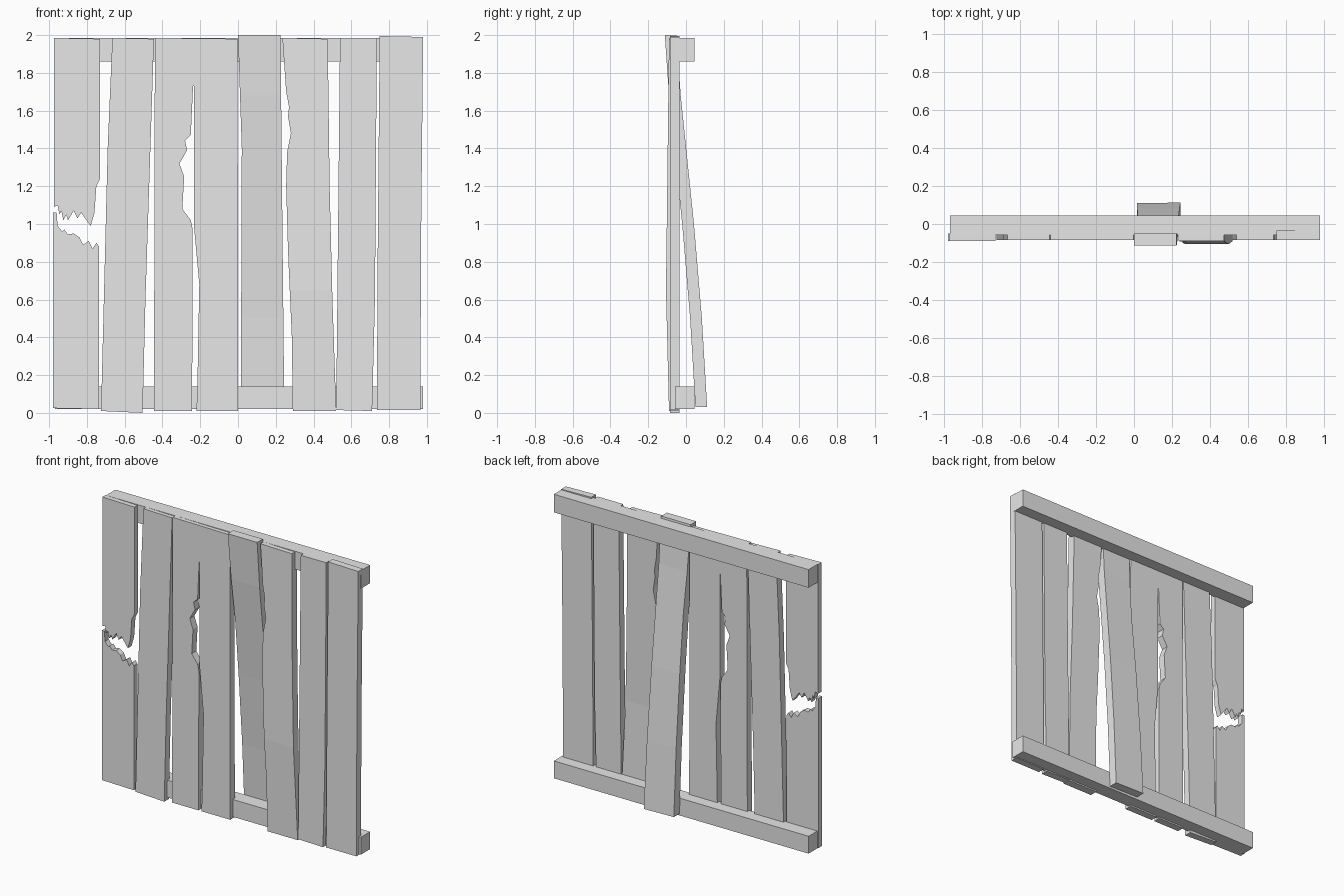
import bpy
import bmesh
from mathutils import Vector

default_cube = bpy.data.objects.get("Cube")
if default_cube:
    bpy.data.objects.remove(default_cube, do_unlink=True)

# Single weathered grey colour
grey = bpy.data.materials.new("plain_grey")
grey.use_nodes = True
grey.diffuse_color = (0.8, 0.8, 0.8, 1)
grey.node_tree.nodes["Principled BSDF"].inputs["Base Color"].default_value = (0.8, 0.8, 0.8, 1)


def interpolate(curve, z):
    """Sideways offset at height z along a (z, y) curve listed upwards."""
    if z <= curve[0][0]:
        return curve[0][1]
    for (z_low, y_low), (z_high, y_high) in zip(curve, curve[1:]):
        if z <= z_high:
            return y_low + (y_high - y_low) * (z - z_low) / (z_high - z_low)
    return curve[-1][1]


def board(name, outline, front=-0.09, back=-0.035, bend=None):
    """Extrude an (x, z) outline from front to back, then bend it in y."""
    bm = bmesh.new()
    face = bm.faces.new([bm.verts.new((x, front, z)) for x, z in outline])
    extruded = bmesh.ops.extrude_face_region(bm, geom=[face])["geom"]
    moved = [v for v in extruded if isinstance(v, bmesh.types.BMVert)]
    bmesh.ops.translate(bm, verts=moved, vec=(0, back - front, 0))
    if bend:
        for z, _ in bend[1:-1]:
            geom = bm.verts[:] + bm.edges[:] + bm.faces[:]
            bmesh.ops.bisect_plane(bm, geom=geom, plane_co=Vector((0, 0, z)),
                                   plane_no=Vector((0, 0, 1)))
        for v in bm.verts:
            v.co.y += interpolate(bend, v.co.z)
    bmesh.ops.recalc_face_normals(bm, faces=bm.faces[:])
    mesh = bpy.data.meshes.new(name)
    bm.to_mesh(mesh)
    bm.free()
    mesh.materials.append(grey)
    obj = bpy.data.objects.new(name, mesh)
    bpy.context.collection.objects.link(obj)
    return obj


# Cross rails behind the boards
for name, low, high in (("bottom_rail", 0.02, 0.14), ("top_rail", 1.86, 1.985)):
    board(name, [(-0.97, low), (0.98, low), (0.98, high), (-0.97, high)],
          front=-0.057, back=0.045)

# Snapped board: two halves with splintered ends
upper_break = [(-0.975, 1.09), (-0.955, 1.1), (-0.945, 1.05), (-0.935, 1.07),
               (-0.925, 1.02), (-0.91, 1.05), (-0.9, 1.02), (-0.87, 1.07),
               (-0.85, 1.03), (-0.83, 1.06), (-0.81, 1.03), (-0.78, 0.99),
               (-0.76, 1.06), (-0.75, 1.2), (-0.73, 1.24)]
board("snapped_board_top", upper_break + [(-0.73, 1.98), (-0.975, 1.985)],
      back=-0.05)
lower_break = [(-0.98, 1.06), (-0.96, 1.06), (-0.955, 0.99), (-0.93, 0.96),
               (-0.92, 0.97), (-0.9, 0.945), (-0.87, 0.95), (-0.84, 0.93),
               (-0.82, 0.89), (-0.79, 0.91), (-0.77, 0.87), (-0.75, 0.9),
               (-0.735, 0.88)]
board("snapped_board_bottom", lower_break + [(-0.735, 0.02), (-0.98, 0.025)],
      back=-0.05)

# Leaning board beside the snapped one
board("leaning_board", [(-0.725, 0.01), (-0.505, 0), (-0.49, 0.6), (-0.445, 1.98),
                        (-0.665, 1.985), (-0.69, 1.4)], front=-0.085)

# Wide board with a ragged split running up from its foot
split = [(-0.243, 0.01), (-0.24, 0.97), (-0.25, 1.02), (-0.295, 1.08),
         (-0.285, 1.25), (-0.31, 1.32), (-0.27, 1.39), (-0.28, 1.44),
         (-0.25, 1.47), (-0.238, 1.73), (-0.234, 1.73), (-0.234, 1),
         (-0.205, 0.68), (-0.215, 0.14), (-0.22, 0.01)]
board("split_board", [(-0.445, 0.01)] + split + [(0, 0.01), (-0.002, 1.98),
                                                 (-0.44, 1.985)], front=-0.085)

# Loose board, held at the top and swung backwards at the foot
board("loose_board", [(0.015, 0.035), (0.245, 0.03), (0.235, 1), (0.225, 2), (0, 2),
                      (0.02, 1.4)],
      front=0, back=0.062,
      bend=[(0.03, 0.05), (0.5, 0.022), (1, -0.02), (1.68, -0.09), (2, -0.112)])

# Bowed board with a chipped left edge
chipped_edge = [(0.235, 1.985), (0.255, 1.7), (0.27, 1.62), (0.265, 1.57),
                (0.28, 1.48), (0.26, 1.38), (0.255, 1.2), (0.265, 0.85),
                (0.285, 0.4), (0.29, 0.01)]
board("bowed_board", chipped_edge + [(0.52, 0.01), (0.5, 0.6), (0.485, 1.2),
                                     (0.475, 1.98)],
      bend=[(0.01, 0), (0.65, -0.016), (1.3, -0.008), (1.98, 0)])

# Two sound boards on the left side
board("narrow_board", [(0.52, 0.015), (0.71, 0.01), (0.725, 0.6), (0.735, 1.985),
                       (0.54, 1.985)], front=-0.085)
board("end_board", [(0.735, 0.015), (0.965, 0.015), (0.97, 1), (0.98, 1.99),
                    (0.75, 1.995), (0.74, 0.9)], front=-0.085)
